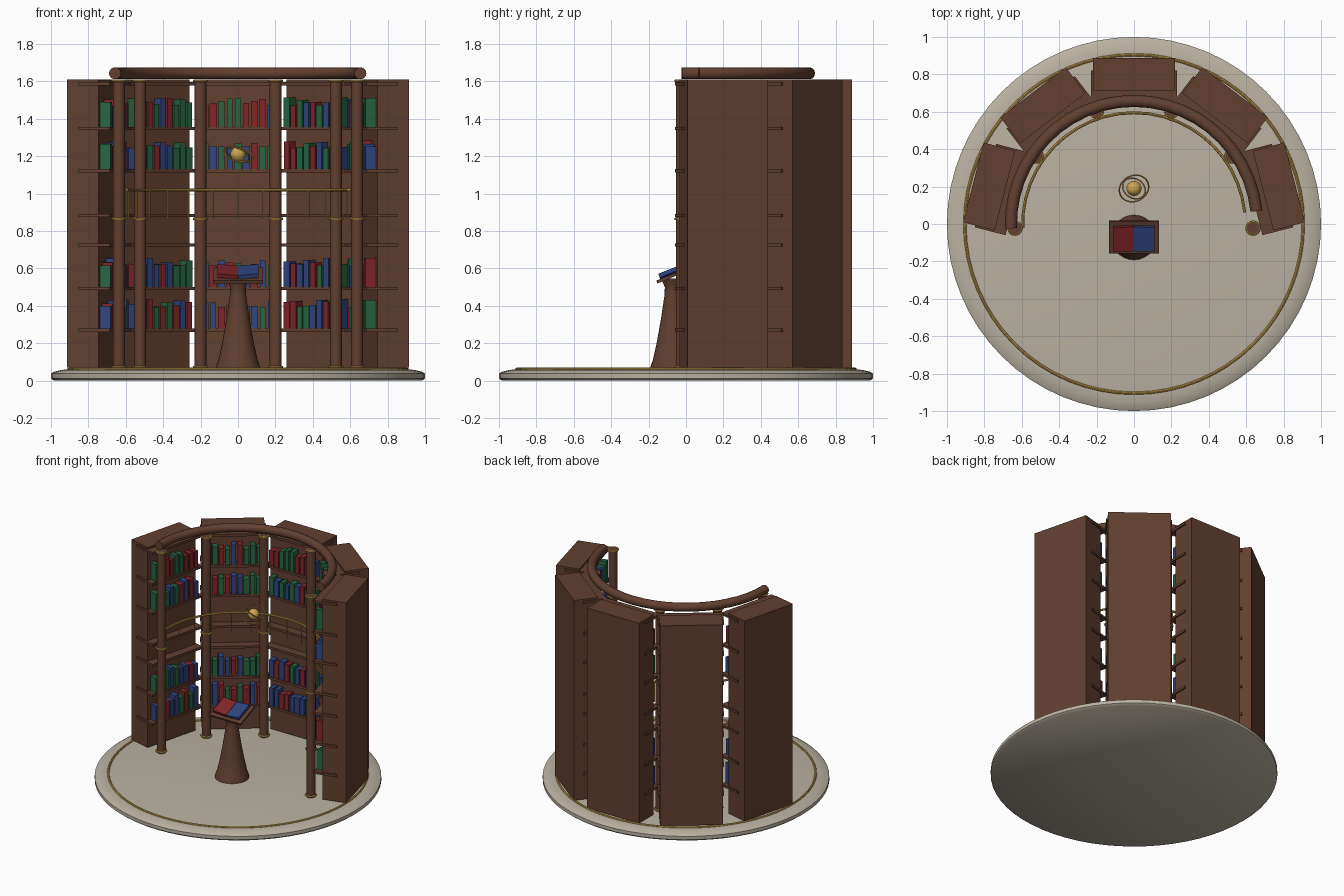
import bpy, bmesh, math, random
from math import sin, cos, radians
from mathutils import Matrix, Vector

random.seed(4)
old = bpy.data.objects.get("Cube")
if old:
    bpy.data.objects.remove(old, do_unlink=True)


def material(name, r, g, b):
    m = bpy.data.materials.new(name)
    m.use_nodes = True
    m.diffuse_color = (r, g, b, 1)
    node = next(n for n in m.node_tree.nodes if n.type == 'BSDF_PRINCIPLED')
    node.inputs["Base Color"].default_value = (r, g, b, 1)
    node.inputs["Roughness"].default_value = 0.6
    return m


WOOD = material("dark wood", 0.12, 0.05, 0.03)
STONE = material("pale stone", 0.49, 0.44, 0.36)
GOLD = material("gold", 0.62, 0.38, 0.08)
RED = material("red leather", 0.22, 0.018, 0.022)
BLUE = material("blue leather", 0.03, 0.06, 0.22)
GREEN = material("green leather", 0.02, 0.13, 0.055)


def finish(bm, name, mats, smooth=False):
    bmesh.ops.recalc_face_normals(bm, faces=bm.faces)
    mesh = bpy.data.meshes.new(name)
    bm.to_mesh(mesh)
    bm.free()
    for m in mats:
        mesh.materials.append(m)
    obj = bpy.data.objects.new(name, mesh)
    bpy.context.collection.objects.link(obj)
    if smooth:
        bpy.ops.object.select_all(action='DESELECT')
        obj.select_set(True)
        bpy.context.view_layer.objects.active = obj
        bpy.ops.object.shade_smooth_by_angle(angle=radians(40))
    return obj


def add_box(bm, centre, size, index=0, frame=Matrix()):
    m = frame @ Matrix.Translation(centre) @ Matrix.Diagonal((*size, 1))
    verts = bmesh.ops.create_cube(bm, size=1, matrix=m)["verts"]
    for f in {f for v in verts for f in v.link_faces}:
        f.material_index = index


def box(name, centre, size, mat, frame=Matrix()):
    bm = bmesh.new()
    add_box(bm, centre, size, 0, frame)
    return finish(bm, name, [mat])


def lathe(name, profile, mat, x=0, y=0, segments=32):
    # Spin an (r, z) profile around a vertical axis and close both ends
    bm = bmesh.new()
    rings = [[bm.verts.new((x + r * cos(math.tau * i / segments),
                            y + r * sin(math.tau * i / segments), z))
              for i in range(segments)] for r, z in profile]
    for a, b in zip(rings, rings[1:]):
        for i in range(segments):
            j = (i + 1) % segments
            bm.faces.new((a[i], a[j], b[j], b[i]))
    bm.faces.new(rings[0])
    bm.faces.new(rings[-1])
    return finish(bm, name, [mat], True)


def tube(name, radius, thick, mat, frame, start=0, end=360, steps=40, sides=10):
    # Ring or arc of tube; angles run from +y towards +x
    closed = end - start == 360
    bm = bmesh.new()
    rings = []
    for i in range(steps if closed else steps + 1):
        a = radians(start + (end - start) * i / steps)
        ring = []
        for k in range(sides):
            b = math.tau * k / sides
            r = radius + thick * cos(b)
            ring.append(bm.verts.new(frame @ Vector((r * sin(a), r * cos(a), thick * sin(b)))))
        rings.append(ring)
    pairs = list(zip(rings, rings[1:])) + ([(rings[-1], rings[0])] if closed else [])
    for p, q in pairs:
        for k in range(sides):
            n = (k + 1) % sides
            bm.faces.new((p[k], p[n], q[n], q[k]))
    if not closed:
        bm.faces.new(rings[0])
        bm.faces.new(rings[-1])
    return finish(bm, name, [mat], True)


def at(x, y, z):
    return Matrix.Translation((x, y, z))


# Round stone floor with a gold inlay ring
lathe("floor", [(0.985, 0), (1, 0.012), (1, 0.038), (0.985, 0.047), (0.95, 0.056), (0.92, 0.06)],
      STONE, segments=64)
tube("floor_ring", 0.905, 0.008, GOLD, at(0, 0, 0.062), steps=64, sides=8)

# Bookcases: solid body, projecting shelves and rows of books
SHELVES = (0.27, 0.493, 0.725, 0.883, 1.122, 1.348, 1.587)
FILLED = (0, 1, 4, 5)
for n, angle in enumerate((-75.5, -37.5, 0, 37.5, 75.5)):
    frame = Matrix.Rotation(-radians(angle), 4, 'Z')
    box(f"bookcase_{n}", (0, 0.8, 0.84), (0.44, 0.175, 1.54), WOOD, frame)
    bm = bmesh.new()
    for z in SHELVES:
        add_box(bm, (0, 0.735, z), (0.46, 0.17, 0.018), 0, frame)
    finish(bm, f"shelves_{n}", [WOOD])
    bm = bmesh.new()
    for s in FILLED:
        for i in range(9):
            height = random.uniform(0.11, 0.158)
            width = random.uniform(0.03, 0.04)
            x = -0.176 + i * 0.044
            add_box(bm, (x, 0.688, SHELVES[s] + 0.009 + height / 2),
                    (width, 0.066, height), random.randrange(3), frame)
    finish(bm, f"books_{n}", [RED, BLUE, GREEN])

# Columns with gold collars
for n in range(6):
    a = radians(-92 + n * 36.8)
    x, y = 0.637 * sin(a), 0.637 * cos(a)
    lathe(f"column_{n}", [(0.032, 0.06), (0.032, 1.61)], WOOD, x, y, 20)
    for z in (0.072, 0.865, 1.603):
        tube(f"collar_{n}", 0.034, 0.007, GOLD, at(x, y, z), steps=24, sides=8)

# Curved wooden crown beam
tube("crown_beam", 0.658, 0.032, WOOD, at(0, 0, 1.643), -92, 84, 23, 14)

# Gold gallery rail with thin balusters
tube("gallery_rail", 0.595, 0.008, GOLD, at(0, 0, 1.02), -92, 84, 23, 8)
for n in range(14):
    a = radians(-92 + n * 92 / 7)
    lathe(f"baluster_{n}", [(0.004, 0.865), (0.004, 1.02)], GOLD,
          0.595 * sin(a), 0.595 * cos(a), 8)

# Lectern pedestal, sloped board and open book
lathe("lectern_pedestal", [(0.12, 0.06), (0.118, 0.075), (0.105, 0.11), (0.085, 0.2), (0.062, 0.33),
                           (0.044, 0.45), (0.041, 0.5), (0.055, 0.53), (0.06, 0.545)],
      WOOD, 0, -0.072, 28)
slope = at(0, -0.07, 0.562) @ Matrix.Rotation(radians(22), 4, 'X')
box("lectern_board", (0, 0, 0), (0.265, 0.185, 0.016), WOOD, slope)
for name, side, mat in (("book_page_right", -1, RED), ("book_page_left", 1, BLUE)):
    page = slope @ at(side * 0.056, 0, 0.022) @ Matrix.Rotation(radians(-5 * side), 4, 'Y')
    box(name, (0, 0, 0), (0.108, 0.14, 0.022), mat, page)

# Floating gold globe with tilted rings
bm = bmesh.new()
bmesh.ops.create_uvsphere(bm, u_segments=24, v_segments=14, radius=0.04, matrix=at(0, 0.19, 1.21))
finish(bm, "globe", [GOLD], True)
for radius, tilt_x, tilt_y in ((0.081, 28, 16), (0.064, -30, 22)):
    frame = at(0, 0.19, 1.21) @ Matrix.Rotation(radians(tilt_y), 4, 'Y') \
        @ Matrix.Rotation(radians(tilt_x), 4, 'X')
    tube("globe_ring", radius, 0.004, GOLD, frame, steps=32, sides=8)
